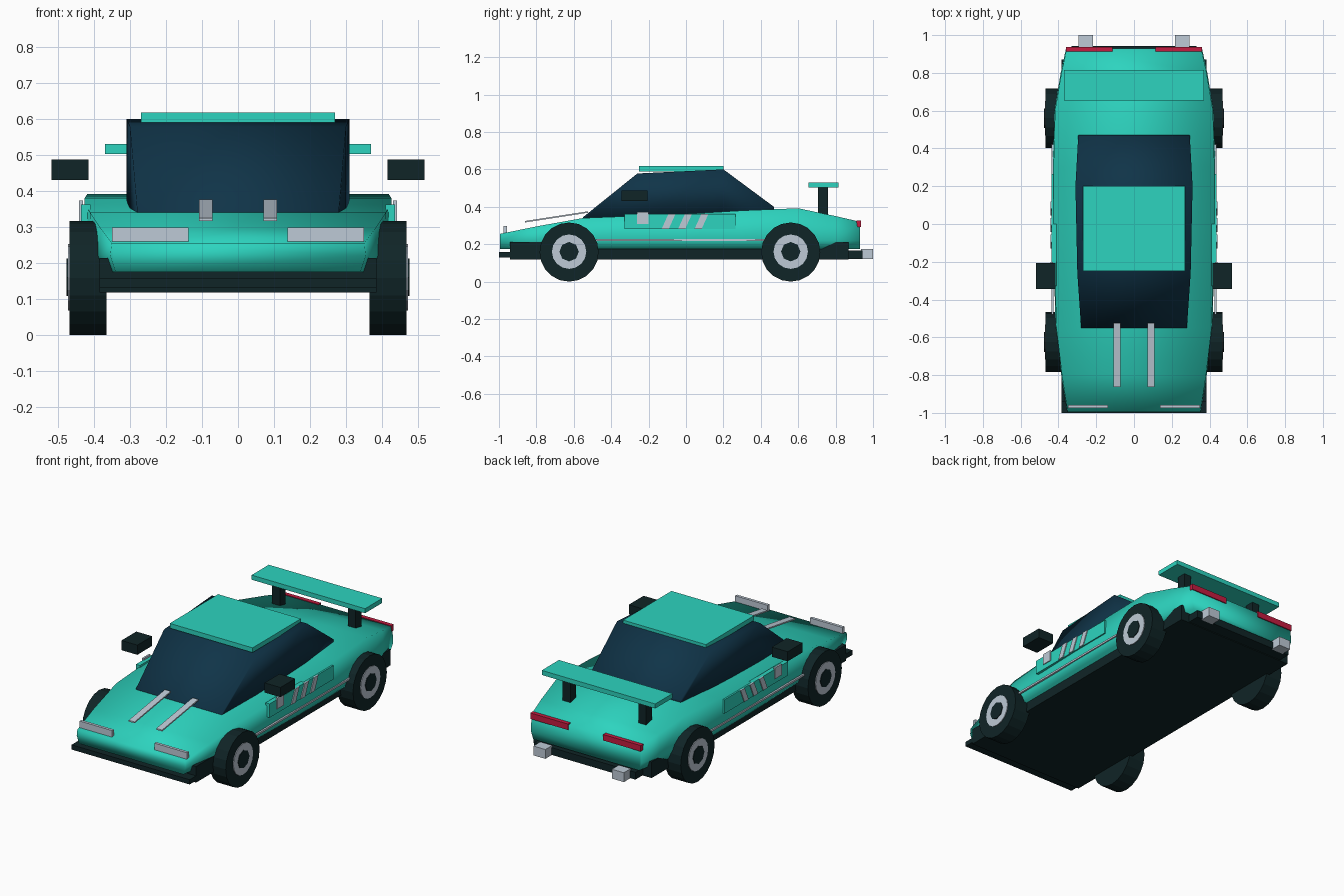
import bpy, bmesh, math

if "Cube" in bpy.data.objects:
    bpy.data.objects.remove(bpy.data.objects["Cube"])


def material(name, rgb):
    m = bpy.data.materials.new(name)
    m.diffuse_color = (*rgb, 1)
    m.use_nodes = True
    m.node_tree.nodes["Principled BSDF"].inputs["Base Color"].default_value = m.diffuse_color
    return m


TEAL = material("teal paint", (0.026, 0.658, 0.521))
GLASS = material("navy glass", (0.005, 0.034, 0.065))
DARK = material("dark trim", (0.005, 0.018, 0.020))
SILVER = material("pale silver", (0.515, 0.590, 0.672))
RED = material("tail red", (0.560, 0.012, 0.053))


def finish(name, bm, mat, smooth=False):
    bmesh.ops.recalc_face_normals(bm, faces=bm.faces)
    me = bpy.data.meshes.new(name)
    bm.to_mesh(me)
    bm.free()
    me.materials.append(mat)
    if smooth:
        me.shade_smooth()
    ob = bpy.data.objects.new(name, me)
    bpy.context.collection.objects.link(ob)
    return ob


def box(name, mat, xs, ys, zs, rise=0.0, lean=0.0):
    """Box from ranges; rise lifts its back end, lean slides its top along y."""
    bm = bmesh.new()
    bmesh.ops.create_cube(bm, size=1)
    for v in bm.verts:
        x, y, z = (c + 0.5 for c in v.co)
        v.co = (xs[0] + x * (xs[1] - xs[0]),
                ys[0] + y * (ys[1] - ys[0]) + z * lean,
                zs[0] + z * (zs[1] - zs[0]) + y * rise)
    return finish(name, bm, mat)


def pair(name, mat, xs, ys, zs, **kw):
    """The same box on both sides of the car."""
    for side, s in (("right", 1), ("left", -1)):
        box(f"{name}_{side}", mat, sorted((s * xs[0], s * xs[1])), ys, zs, **kw)


def loft(name, mat, sections):
    """Skin between closed cross-sections, given as (y, half outline of x, z)."""
    bm = bmesh.new()
    rings = []
    for y, half in sections:
        pts = half + [(-x, z) for x, z in reversed(half)]
        rings.append([bm.verts.new((x, y, z)) for x, z in pts])
    for a, b in zip(rings, rings[1:]):
        for i in range(len(a)):
            j = (i + 1) % len(a)
            bm.faces.new((a[i], a[j], b[j], b[i]))
    bm.faces.new(rings[0])
    bm.faces.new(rings[-1])
    return finish(name, bm, mat, smooth=True)


def disc(name, mat, r, x0, x1, y, z, sides):
    """Cylinder lying along x."""
    bm = bmesh.new()
    bmesh.ops.create_cone(bm, cap_ends=True, segments=sides,
                          radius1=r, radius2=r, depth=1)
    for v in bm.verts:
        a, b, c = v.co
        v.co = ((x0 + x1) / 2 + c * (x1 - x0), y + a, z + b)
    return finish(name, bm, mat)


# Wedge body: y, half width, top height
stations = [(-0.995, 0.355, 0.255), (-0.80, 0.385, 0.295), (-0.55, 0.415, 0.340),
            (0.0, 0.430, 0.362), (0.30, 0.430, 0.380), (0.60, 0.422, 0.392),
            (0.80, 0.388, 0.350), (0.93, 0.360, 0.320)]
loft("body", TEAL, [(y, [(w - 0.015, 0.175), (w, 0.22), (w - 0.004, t)])
                    for y, w, t in stations])

# Glass cabin and roof plate
cabin = [(-0.55, 0.28, 0.330, 0.345), (-0.26, 0.30, 0.330, 0.578),
         (0.20, 0.31, 0.350, 0.600), (0.47, 0.295, 0.375, 0.400)]
loft("cabin", GLASS, [(y, [(w, b), (w, t)]) for y, w, b, t in cabin])
box("roof", TEAL, (-0.27, 0.27), (-0.25, 0.20), (0.59, 0.618))

# Chassis and bumpers
box("chassis", DARK, (-0.385, 0.385), (-0.94, 0.87), (0.118, 0.213))
box("front_splitter", DARK, (-0.385, 0.385), (-1.0, -0.93), (0.13, 0.158))
box("rear_bumper", DARK, (-0.33, 0.33), (0.86, 0.943), (0.122, 0.165))

# Wheels
for s, side in ((1, "right"), (-1, "left")):
    for y, end in ((-0.625, "front"), (0.56, "rear")):
        tag = f"{end}_{side}"
        disc(f"tire_{tag}", DARK, 0.158, s * 0.365, s * 0.468, y, 0.158, 20)
        disc(f"rim_{tag}", SILVER, 0.092, s * 0.40, s * 0.472, y, 0.160, 16)
        disc(f"hub_{tag}", DARK, 0.052, s * 0.40, s * 0.476, y, 0.160, 8)

# Lamps, exhausts and mirrors
pair("headlight", SILVER, (0.138, 0.35), (-0.975, -0.958), (0.258, 0.298))
pair("tail_light", RED, (0.115, 0.36), (0.912, 0.936), (0.293, 0.328))
pair("exhaust", SILVER, (0.217, 0.295), (0.935, 1.0), (0.12, 0.175))
pair("mirror", DARK, (0.415, 0.518), (-0.345, -0.207), (0.43, 0.487))

# Hood stripes
pair("hood_stripe", SILVER, (0.071, 0.109), (-0.862, -0.525), (0.316, 0.324), rise=0.052)

# Rear wing
box("wing", TEAL, (-0.37, 0.37), (0.655, 0.815), (0.503, 0.53))
pair("wing_strut", DARK, (0.222, 0.272), (0.706, 0.760), (0.35, 0.505))

# Side panels, their marks, and the sill stripe
pair("side_panel", TEAL, (0.41, 0.436), (-0.328, 0.265), (0.28, 0.362))
pair("panel_block", SILVER, (0.43, 0.441), (-0.262, -0.200), (0.308, 0.373))
for i, y in enumerate((-0.130, -0.042, 0.046)):
    pair(f"panel_slash_{i + 1}", SILVER, (0.432, 0.441), (y, y + 0.038),
         (0.282, 0.362), lean=0.036)
pair("sill_stripe", SILVER, (0.425, 0.436), (-0.48, 0.43), (0.218, 0.229))
